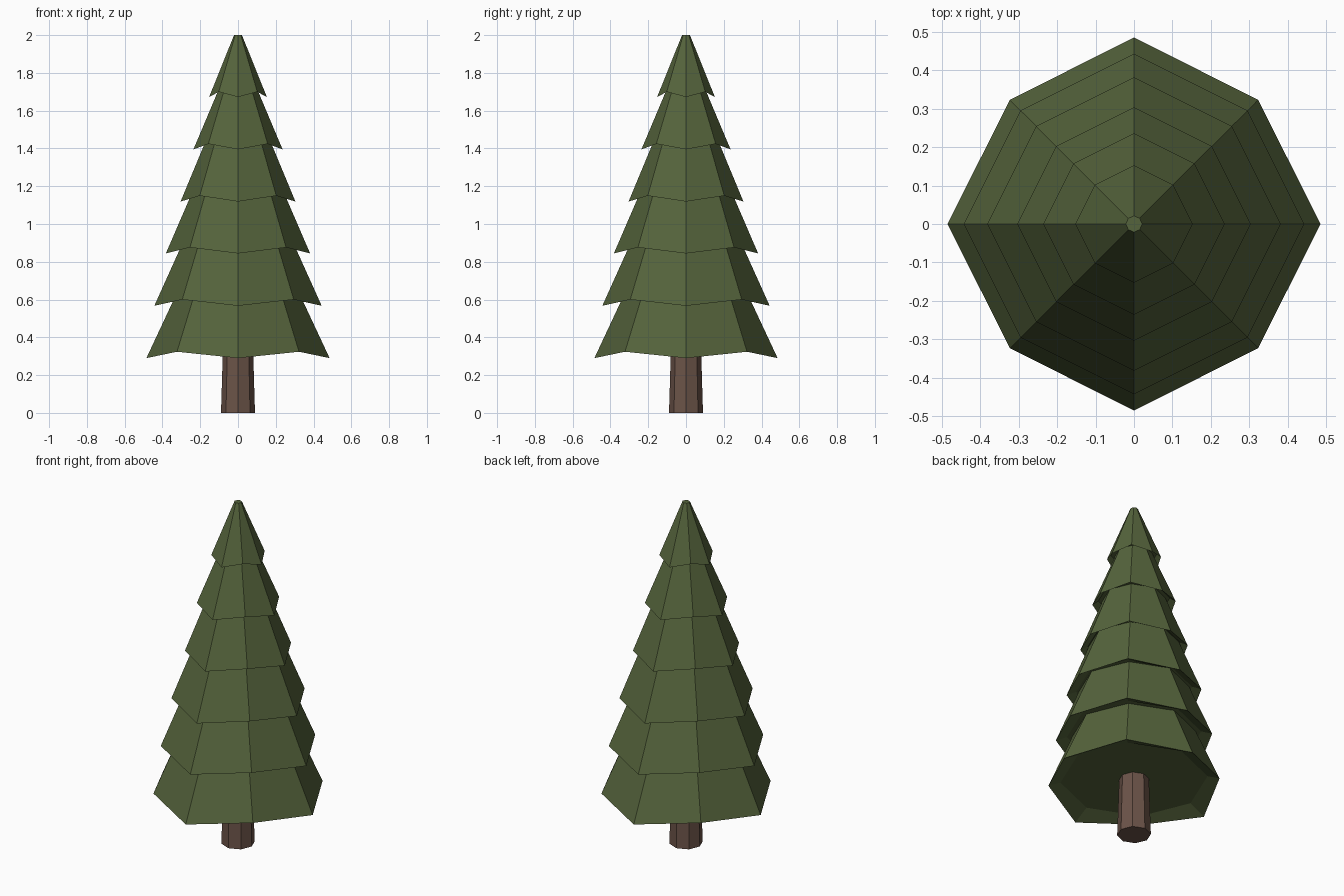
import bpy, bmesh
from math import cos, sin, pi

if "Cube" in bpy.data.objects:
    bpy.data.objects.remove(bpy.data.objects["Cube"])

SIDES = 8


def material(name, color):
    m = bpy.data.materials.new(name)
    m.diffuse_color = (*color, 1)
    m.use_nodes = True
    m.node_tree.nodes["Principled BSDF"].inputs["Base Color"].default_value = m.diffuse_color
    return m


def lathe(name, rings, mat):
    """Stack octagon rings (r_axis, z_axis, r_diagonal, z_diagonal) and cap both ends."""
    bm = bmesh.new()
    loops = []
    for ra, za, rd, zd in rings:
        loop = []
        for i in range(SIDES):
            a = 2 * pi * i / SIDES
            r, z = (rd, zd) if i % 2 else (ra, za)
            loop.append(bm.verts.new((r * cos(a), r * sin(a), z)))
        loops.append(loop)
    for lo, hi in zip(loops, loops[1:]):
        for i in range(SIDES):
            j = (i + 1) % SIDES
            bm.faces.new((lo[i], lo[j], hi[j], hi[i]))
    bm.faces.new(loops[0][::-1])
    bm.faces.new(loops[-1])
    bmesh.ops.recalc_face_normals(bm, faces=bm.faces)
    mesh = bpy.data.meshes.new(name)
    bm.to_mesh(mesh)
    bm.free()
    mesh.materials.append(mat)
    obj = bpy.data.objects.new(name, mesh)
    bpy.context.collection.objects.link(obj)
    return obj


def flat(r, z):
    return (r, z, r, z)


green = material("needles", (0.091, 0.127, 0.045))
brown = material("bark", (0.147, 0.087, 0.065))

# Tapered trunk, running up into the lowest tier
lathe("trunk", [flat(0.09, 0), flat(0.078, 0.4)], brown)

# Foliage tiers: bottom radius, bottom z, top radius, top z
tiers = [
    (0.485, 0.290, 0.312, 0.66),
    (0.443, 0.567, 0.275, 0.94),
    (0.382, 0.844, 0.222, 1.215),
    (0.304, 1.119, 0.150, 1.49),
    (0.236, 1.395, 0.080, 1.765),
    (0.153, 1.672, 0.021, 2.00),
]
for n, (r, z, rt, zt) in enumerate(tiers, 1):
    lift = 0.025 + 0.018 * r          # diagonal corners sit higher
    lathe(f"foliage_tier_{n}", [
        flat(r * 0.81, z + 0.05),     # recessed underside
        (r, z, r * 0.942, z + lift),  # drooping rim
        flat(rt, zt),
    ], green)
